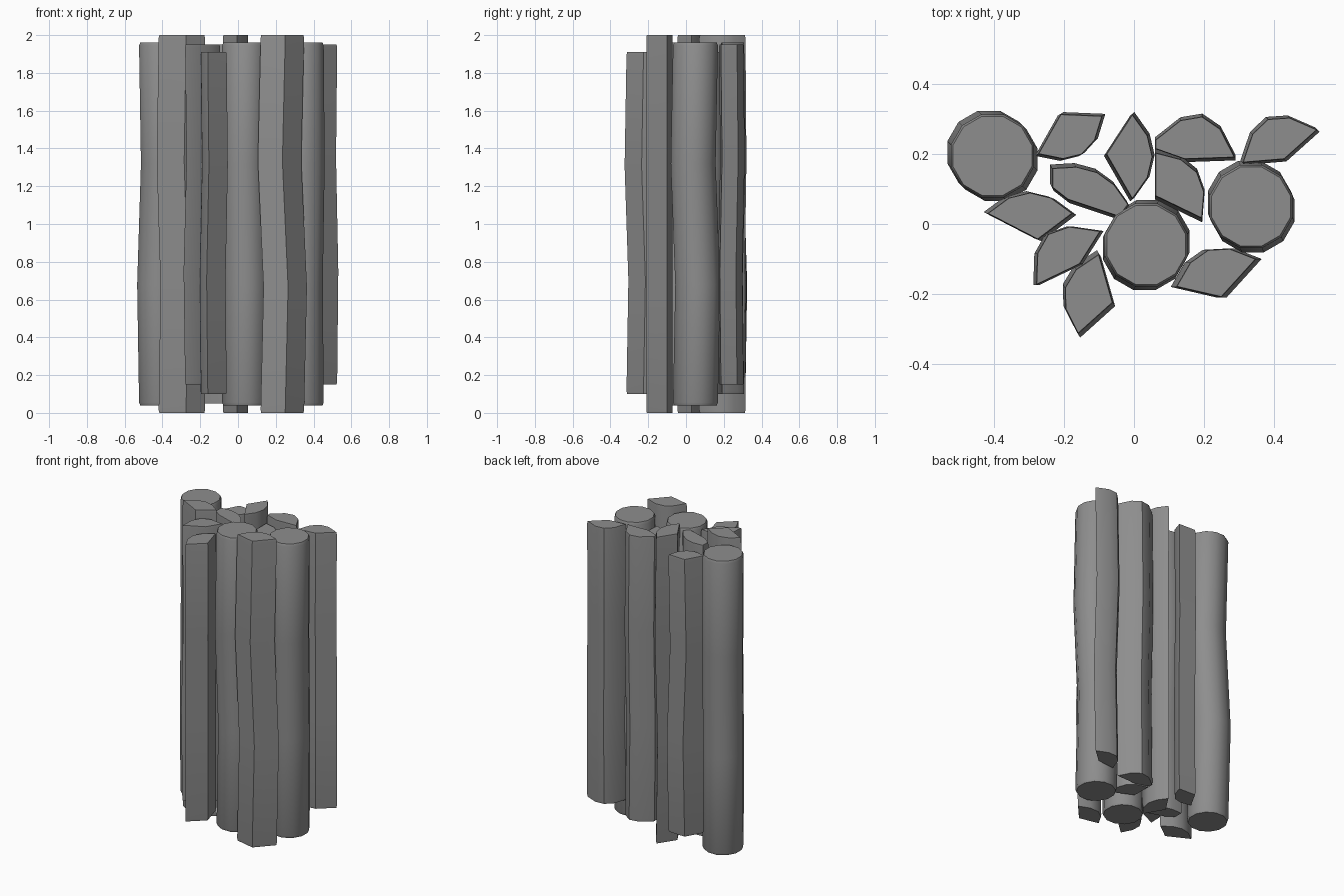
import bpy, bmesh, math
from mathutils import Vector

cube = bpy.data.objects.get("Cube")
if cube:
    bpy.data.objects.remove(cube)

GREY = (0.27, 0.27, 0.27, 1)
grey = bpy.data.materials.new("plain grey")
grey.use_nodes = True
grey.diffuse_color = GREY
grey.node_tree.nodes["Principled BSDF"].inputs["Base Color"].default_value = GREY


def round_outline(x, y, radius=0.123, sides=12):
    """Cross-section of a whole log."""
    steps = [math.tau * (i + 0.5) / sides for i in range(sides)]
    return [Vector((x + radius * math.cos(a), y + radius * math.sin(a))) for a in steps]


def split_outline(start, end, bulge, *inner, segments=4):
    """Cross-section of a split log: a bark arc closed by straight cuts."""
    a, b = Vector(start), Vector(end)
    chord = (b - a).normalized()
    out = Vector((-chord.y, chord.x))
    arc = []
    for i in range(segments + 1):
        t = i / segments
        arc.append(a.lerp(b, t) + out * bulge * 4 * t * (1 - t))
    return arc + [Vector(p) for p in inner]


def make_log(name, outline, low, high, bend, rim=0.95):
    """Loft an outline upwards, swaying at two heights, with eased end rims."""
    centre = sum(outline, Vector((0, 0))) / len(outline)
    sway = Vector(bend)
    ease = 0.015
    length = high - low
    levels = [(low, rim, 0), (low + ease, 1, 0), (low + length / 3, 1, -1),
              (low + length * 2 / 3, 1, 1), (high - ease, 1, 0), (high, rim, 0)]
    bm = bmesh.new()
    rings = []
    for z, scale, shift in levels:
        points = [centre + (p - centre) * scale + sway * shift for p in outline]
        rings.append([bm.verts.new((p.x, p.y, z)) for p in points])
    n = len(outline)
    for lower, upper in zip(rings, rings[1:]):
        for i in range(n):
            j = (i + 1) % n
            bm.faces.new((lower[i], lower[j], upper[j], upper[i]))
    bm.faces.new(rings[0])
    bm.faces.new(rings[-1])
    bmesh.ops.recalc_face_normals(bm, faces=bm.faces)
    mesh = bpy.data.meshes.new(name)
    bm.to_mesh(mesh)
    bm.free()
    mesh.materials.append(grey)
    log = bpy.data.objects.new(name, mesh)
    bpy.context.collection.objects.link(log)
    return log


# Whole logs
logs = [
    make_log("round_log_right", round_outline(-0.405, 0.195), 0.04, 1.96, (0.01, -0.01)),
    make_log("round_log_middle", round_outline(0.035, -0.06), 0.04, 1.96, (-0.005, -0.01)),
    make_log("round_log_left", round_outline(0.335, 0.05), 0.04, 1.96, (0.005, -0.012)),
]

# Split logs: bark start, bark end, bulge and inner corners, then heights and sway
splits = {
    "split_log_front_left": (
        split_outline((0.12, -0.18), (0.35, -0.1), 0.07, (0.25, -0.21)), 0, 2, (-0.015, 0)),
    "split_log_front_right": (
        split_outline((-0.16, -0.315), (-0.1, -0.085), 0.07, (-0.06, -0.225)), 0.1, 1.91, (0.006, -0.01)),
    "split_log_inner_right": (
        split_outline((-0.28, -0.175), (-0.095, -0.02), 0.09, (-0.155, -0.115)), 0.15, 1.95, (0.008, 0)),
    "split_log_far_right": (
        split_outline((-0.42, 0.03), (-0.175, 0.03), 0.06, (-0.275, -0.045)), 0, 2, (-0.01, 0.004)),
    "split_log_centre_right": (
        split_outline((-0.235, 0.16), (-0.015, 0.055), 0.045, (-0.04, 0.02), (-0.19, 0.07), (-0.235, 0.105)),
        0.05, 1.95, (-0.005, 0.01)),
    "split_log_centre_left": (
        split_outline((0.06, 0.205), (0.195, 0.015), 0.065, (0.06, 0.08)), 0.1, 1.91, (0, 0.01)),
    "split_log_back_right": (
        split_outline((-0.09, 0.31), (-0.275, 0.2), 0.065, (-0.21, 0.315)), 0.1, 1.91, (-0.008, -0.005)),
    "split_log_back_middle": (
        split_outline((-0.005, 0.315), (-0.005, 0.07), 0.058, (-0.08, 0.2)), 0, 2, (0.006, 0.005)),
    "split_log_back_left": (
        split_outline((0.06, 0.24), (0.29, 0.19), 0.095, (0.145, 0.185), (0.06, 0.215)), 0.1, 1.96, (0, 0.008)),
    "split_log_far_left": (
        split_outline((0.31, 0.175), (0.525, 0.27), 0.085, (0.43, 0.185)), 0.15, 1.95, (-0.006, 0.006)),
}
for name, (outline, low, high, bend) in splits.items():
    logs.append(make_log(name, outline, low, high, bend, rim=0.97))

# Soft bark, crisp cuts
bpy.ops.object.select_all(action="DESELECT")
for log in logs:
    log.select_set(True)
bpy.context.view_layer.objects.active = logs[0]
bpy.ops.object.shade_smooth_by_angle(angle=math.radians(35))
